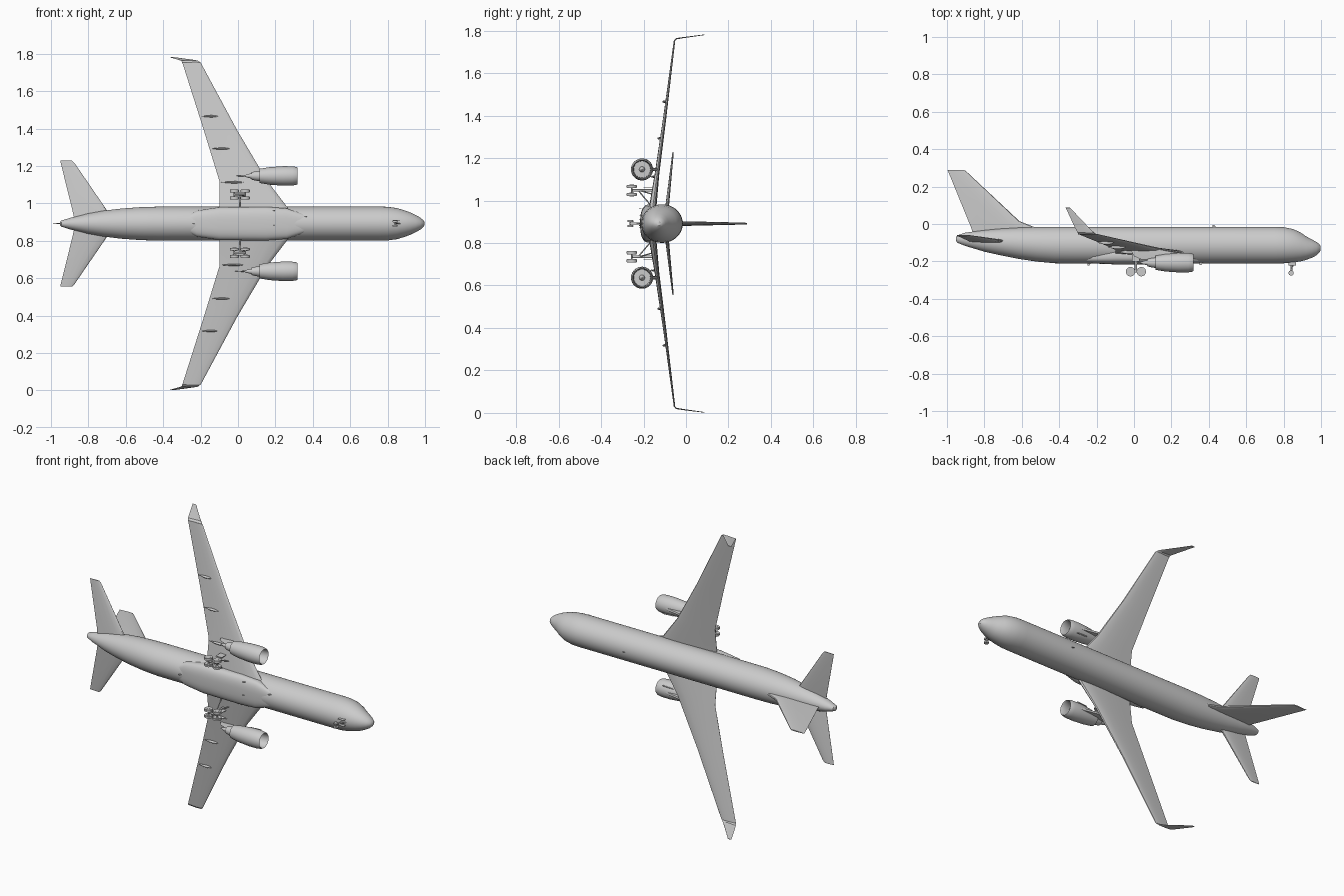
import bpy, bmesh, math
from mathutils import Vector

if "Cube" in bpy.data.objects:
    bpy.data.objects.remove(bpy.data.objects["Cube"])

# Aircraft lies with nose toward +x, its roof toward +y and the span along z
MID = 0.8915
grey = bpy.data.materials.new("light_grey")
grey.diffuse_color = (0.6, 0.6, 0.6, 1)
grey.use_nodes = True
grey.node_tree.nodes["Principled BSDF"].inputs["Base Color"].default_value = grey.diffuse_color


def finish(name, bm, mirror=False, angle=35):
    bmesh.ops.recalc_face_normals(bm, faces=bm.faces)
    mesh = bpy.data.meshes.new(name)
    bm.to_mesh(mesh)
    bm.free()
    mesh.materials.append(grey)
    ob = bpy.data.objects.new(name, mesh)
    bpy.context.collection.objects.link(ob)
    ob.location.z = MID
    if mirror:
        mod = ob.modifiers.new("mirror", 'MIRROR')
        mod.use_axis = (False, False, True)
        mod.use_mirror_merge = False
    bpy.ops.object.select_all(action='DESELECT')
    ob.select_set(True)
    bpy.context.view_layer.objects.active = ob
    bpy.ops.object.shade_smooth_by_angle(angle=math.radians(angle))
    return ob


def loft(bm, rings, closed=False):
    """Skin a list of equal rings; cap the ends or join last to first."""
    rows = [[bm.verts.new(p) for p in r] for r in rings]
    n = len(rows[0])
    pairs = list(zip(rows, rows[1:])) + ([(rows[-1], rows[0])] if closed else [])
    for a, b in pairs:
        for i in range(n):
            j = (i + 1) % n
            bm.faces.new((a[i], a[j], b[j], b[i]))
    if not closed:
        bm.faces.new(rows[0])
        bm.faces.new(rows[-1][::-1])


def oval(x, top, bottom, half, s=0, n=40, power=1):
    pts = []
    for i in range(n):
        a = 2 * math.pi * i / n
        c, d = math.cos(a), math.sin(a)
        c = math.copysign(abs(c) ** power, c)
        d = math.copysign(abs(d) ** power, d)
        pts.append((x, (top + bottom) / 2 + c * (top - bottom) / 2, s + d * half))
    return pts


def turned(bm, profile, y, s, n=36, closed=False):
    loft(bm, [oval(x, y + r, y - r, r, s, n) for x, r in profile], closed)


FOIL = [(0, 0), (.02, .25), (.08, .42), (.25, .5), (.45, .48), (.75, .25), (1, .03)]


def foil(lead, trail, thick):
    """Closed outline of (chord position, offset) pairs."""
    half = [(lead + (trail - lead) * u, t * thick) for u, t in FOIL]
    return half + [(x, -t) for x, t in reversed(half[1:])]


def rod(bm, p, q, r, n=16):
    p, q = Vector(p), Vector(q)
    axis = (q - p).normalized()
    u = axis.orthogonal().normalized()
    v = axis.cross(u)
    loft(bm, [[c + (u * math.cos(2 * math.pi * i / n) + v * math.sin(2 * math.pi * i / n)) * r
               for i in range(n)] for c in (p, q)])


def wheel(bm, x, y, s, r, w):
    for rad, width in ((r * .9, w), (r, w * .65), (r * .45, w * 1.15)):
        rod(bm, (x, y, s - width / 2), (x, y, s + width / 2), rad, 24)


# Fuselage: x, top, bottom, half width
body = [(-.952, -.072, -.088, .008), (-.945, -.06, -.1, .016), (-.9, -.046, -.118, .03),
        (-.8, -.033, -.148, .055), (-.72, -.025, -.166, .069), (-.62, -.019, -.186, .081),
        (-.52, -.016, -.201, .088), (-.42, -.015, -.21, .091), (-.2, -.015, -.211, .091),
        (.3, -.015, -.211, .091), (.75, -.015, -.211, .091), (.8, -.017, -.21, .09),
        (.85, -.027, -.206, .083), (.89, -.045, -.2, .071), (.92, -.066, -.192, .06),
        (.95, -.082, -.181, .046), (.975, -.096, -.168, .032), (.99, -.107, -.154, .019),
        (.998, -.119, -.14, .008)]
bm = bmesh.new()
loft(bm, [oval(*row) for row in body])
finish("fuselage", bm)

# Belly fairing around the wing root
bm = bmesh.new()
loft(bm, [oval(*row, power=.75) for row in
          [(-.3, -.17, -.2, .03), (-.22, -.14, -.211, .07), (-.1, -.125, -.216, .088),
           (.15, -.125, -.216, .09), (.26, -.14, -.214, .082), (.38, -.17, -.205, .04)]])
finish("belly_fairing", bm)

# Wings: span, leading x, trailing x, height, thickness
wing = [(.0, .32, -.1, -.168, .036), (.09, .262, -.1, -.155, .034), (.23, .155, -.1, -.137, .022),
        (.5, -.005, -.183, -.1, .015), (.862, -.2, -.298, -.054, .007)]
bm = bmesh.new()
loft(bm, [[(x, y + t, s) for x, t in foil(a, b, th)] for s, a, b, y, th in wing])
finish("wing", bm, True)

# Winglets, swept up and back from the tips
bm = bmesh.new()
loft(bm, [[(x, y - t * .3, s + t) for x, t in foil(a, b, th)] for s, a, b, y, th in
          [(.860, -.2, -.298, -.056, .006), (.8705, -.213, -.302, -.046, .006),
           (.8755, -.245, -.318, -.015, .005), (.889, -.342, -.365, .087, .003)]])
finish("winglet", bm, True)

# Horizontal stabilisers
bm = bmesh.new()
loft(bm, [[(x, y + t, s) for x, t in foil(a, b, th)] for s, a, b, y, th in
          [(.0, -.655, -.87, -.097, .02), (.07, -.7, -.885, -.09, .018), (.325, -.875, -.948, -.062, .007),
           (.337, -.888, -.95, -.061, .005)]])
finish("horizontal_stabiliser", bm, True)

# Vertical fin with its forward fillet
bm = bmesh.new()
loft(bm, [[(x, y, t) for x, t in foil(a, b, th)] for y, a, b, th in
          [(-.065, -.5, -.855, .02), (-.018, -.53, -.871, .022), (.015, -.612, -.885, .021),
           (.275, -.89, -.991, .009), (.288, -.906, -.997, .006)]])
finish("vertical_fin", bm)

# Engines: hollow nacelle, fan, spinner, exhaust core and pylon
EY, ES = -.207, .255
bm = bmesh.new()
turned(bm, [(.115, .038), (.17, .047), (.24, .052), (.29, .0515), (.312, .048), (.319, .0445),
            (.314, .041), (.28, .039), (.2, .039), (.115, .036)], EY, ES, closed=True)
finish("engine_nacelle", bm, True)
bm = bmesh.new()
turned(bm, [(.255, .04), (.265, .04)], EY, ES)
turned(bm, [(.262, .014), (.275, .011), (.285, .006), (.29, .001)], EY, ES)
finish("engine_fan", bm, True)
bm = bmesh.new()
turned(bm, [(.255, .03), (.14, .031), (.1, .026), (.072, .02), (.072, .014), (.05, .009), (.03, .002)], EY, ES)
finish("engine_core", bm, True)
bm = bmesh.new()
loft(bm, [[(x, y, ES + t) for x, t in foil(a, b, th)] for y, a, b, th in
          [(-.19, .24, .04, .012), (-.172, .26, .0, .016), (-.155, .25, -.01, .016), (-.135, .14, -.02, .014)]])
finish("engine_pylon", bm, True)
# Small strake on the nacelle flank
bm = bmesh.new()
rod(bm, (.2, -.165, .222), (.27, -.163, .219), .003, 6)
finish("nacelle_strake", bm, True)

# Flap track fairings under the wings: span, front, back, height
bm = bmesh.new()
for s, front, back, y in ((.221, .03, -.09, -.15), (.401, -.045, -.14, -.124), (.574, -.108, -.196, -.1)):
    prof = [(0, .05), (.12, .6), (.35, 1), (.6, .85), (.85, .4), (1, .05)]
    loft(bm, [oval(front + (back - front) * u, y + .01 * k, y - .011 * k, .006 * k, s, 14) for u, k in prof])
finish("flap_track_fairing", bm, True)

# Main landing gear: four-wheel bogies
GX, GY, GS = .01, -.255, .156
bm = bmesh.new()
for dx in (-.029, .029):
    for ds in (-.019, .019):
        wheel(bm, GX + dx, GY, GS + ds, .025, .015)
    rod(bm, (GX + dx, GY, GS - .02), (GX + dx, GY, GS + .02), .004)
finish("main_wheels", bm, True)
bm = bmesh.new()
rod(bm, (GX - .03, GY, GS), (GX + .03, GY, GS), .005)
rod(bm, (GX, GY, GS), (GX, -.145, GS), .006)
rod(bm, (GX, -.225, GS), (GX, -.165, .085), .003)
rod(bm, (GX, -.22, GS), (GX + .045, -.15, GS - .02), .003)
finish("main_gear_strut", bm, True)
bm = bmesh.new()
bmesh.ops.create_cube(bm, size=1)
for v in bm.verts:
    v.co = (GX + v.co.x * .04, -.175 + v.co.y * .05, GS + .012 + v.co.z * .003)
finish("main_gear_door", bm, True)

# Nose landing gear
bm = bmesh.new()
wheel(bm, .84, -.262, .0115, .014, .009)
finish("nose_wheel", bm, True)
bm = bmesh.new()
rod(bm, (.84, -.262, -.012), (.84, -.262, .012), .003)
rod(bm, (.84, -.262, 0), (.845, -.195, 0), .005)
rod(bm, (.842, -.235, 0), (.87, -.195, 0), .003)
finish("nose_gear_strut", bm)
bm = bmesh.new()
bmesh.ops.create_cube(bm, size=1)
for v in bm.verts:
    v.co = (.845 + v.co.x * .04, -.21 + v.co.y * .025, .018 + v.co.z * .002)
finish("nose_gear_door", bm, True)

# Blade antennas: x, base, tip, span
bm = bmesh.new()
for x, base, tip, s in ((.43, -.018, -.006, 0), (.36, -.205, -.218, .037), (-.24, -.208, -.222, 0),
                        (.19, -.21, -.222, .07), (.19, -.21, -.222, -.009)):
    loft(bm, [[(px, y, s + t) for px, t in foil(x + l, x - .009, .003)] for y, l in ((base, .009), (tip, .001))])
finish("antennas", bm)
